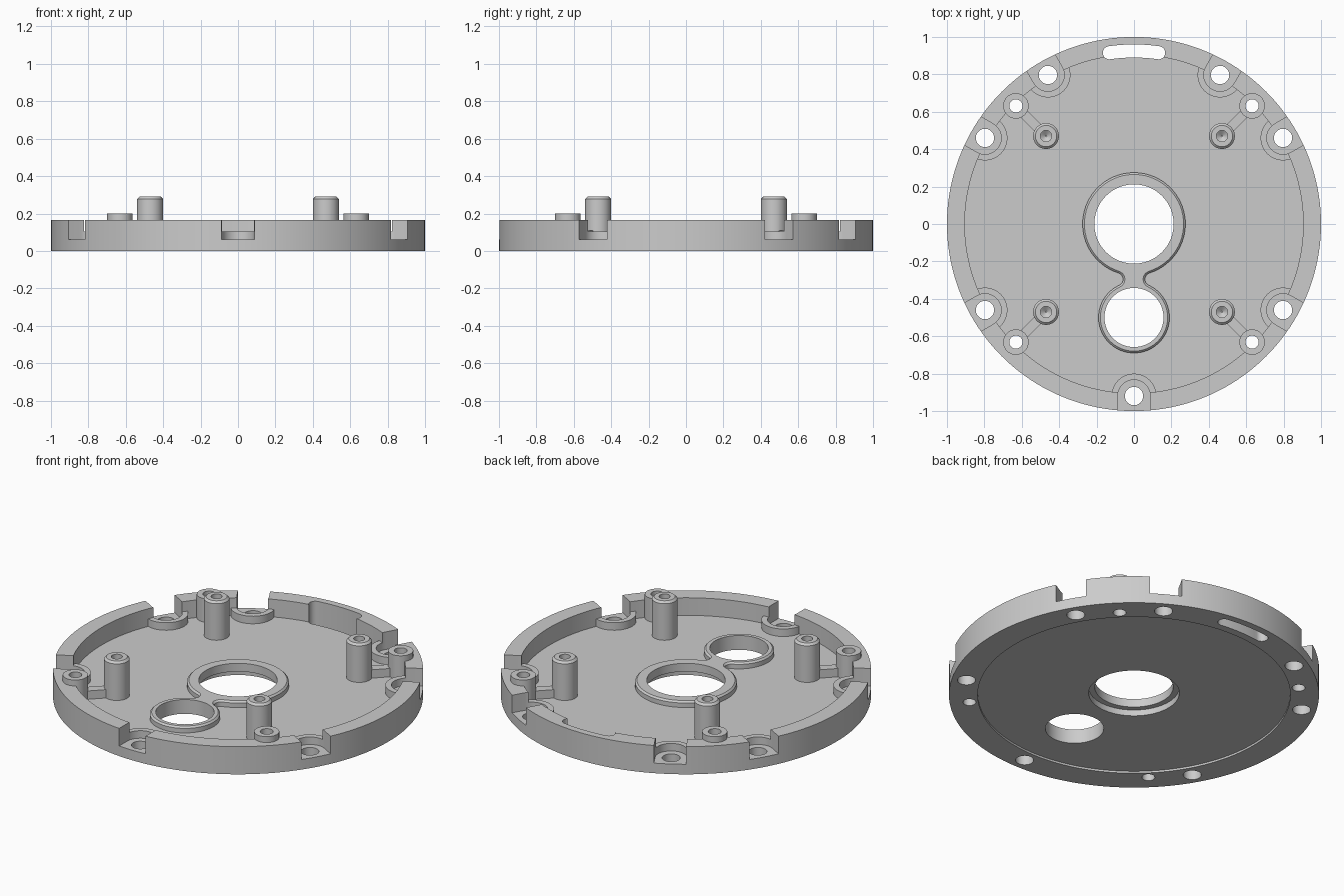
import bpy, bmesh
from math import sin, cos, pi, radians, atan2, sqrt

cube = bpy.data.objects.get("Cube")
if cube:
    bpy.data.objects.remove(cube, do_unlink=True)

grey = bpy.data.materials.new("cast_grey")
grey.use_nodes = True
colour = (0.6, 0.6, 0.6, 1)
grey.diffuse_color = colour
grey.node_tree.nodes["Principled BSDF"].inputs["Base Color"].default_value = colour

FLOOR, RIM, SUNK = 0.06, 0.165, 0.03


def arc(cx, cy, r, a0, a1, n, closed=False):
    steps = n if closed else n - 1
    return [(cx + r * cos(a0 + (a1 - a0) * i / steps),
             cy + r * sin(a0 + (a1 - a0) * i / steps)) for i in range(n)]


def circle(cx, cy, r, n=48):
    return arc(cx, cy, r, 0, 2 * pi, n, True)


def loft(name, layers):
    """Closed solid through (outline, height) layers, bottom to top."""
    bm = bmesh.new()
    rings = [[bm.verts.new((x, y, z)) for x, y in pts] for pts, z in layers]
    for lo, hi in zip(rings, rings[1:]):
        for i in range(len(lo)):
            j = (i + 1) % len(lo)
            bm.faces.new((lo[i], lo[j], hi[j], hi[i]))
    bm.faces.new(rings[0][::-1])
    bm.faces.new(rings[-1])
    bmesh.ops.recalc_face_normals(bm, faces=bm.faces[:])
    mesh = bpy.data.meshes.new(name)
    bm.to_mesh(mesh)
    bm.free()
    mesh.materials.append(grey)
    obj = bpy.data.objects.new(name, mesh)
    bpy.context.scene.collection.objects.link(obj)
    return obj


def prism(name, pts, z0, z1):
    return loft(name, [(pts, z0), (pts, z1)])


def combine(target, tool, operation):
    mod = target.modifiers.new("combine", 'BOOLEAN')
    mod.operation, mod.solver, mod.object = operation, 'EXACT', tool
    bpy.context.view_layer.objects.active = target
    bpy.ops.object.modifier_apply(modifier=mod.name)
    mesh = tool.data
    bpy.data.objects.remove(tool)
    bpy.data.meshes.remove(mesh)


def add(tool):
    combine(housing, tool, 'UNION')


def cut(tool):
    combine(housing, tool, 'DIFFERENCE')


def polar(r, a):
    return r * cos(a), r * sin(a)


def u_shape(angle, r, reach):
    """Round end facing the centre, straight sides running outward."""
    cx, cy = polar(0.92, angle)
    pts = arc(cx, cy, r, angle + pi / 2, angle + 3 * pi / 2, 25)
    dx, dy = polar(reach, angle)
    return pts + [(pts[-1][0] + dx, pts[-1][1] + dy), (pts[0][0] + dx, pts[0][1] + dy)]


def bore_outline(grow):
    """Two circles joined by a filleted neck."""
    big, small, fil, gap = 0.275 + grow, 0.19 + grow, 0.035 - grow, 0.5
    d1, d2 = big + fil, small + fil
    fy = -(d1 * d1 - d2 * d2 + gap * gap) / (2 * gap)
    fx = sqrt(d1 * d1 - fy * fy)
    a_big, a_small = atan2(fy, fx), atan2(fy + gap, fx)
    pts = arc(0, 0, big, a_big, pi - a_big, 64)
    pts += arc(-fx, fy, fil, -a_big, -a_small, 12)[1:-1]
    pts += arc(0, -gap, small, pi - a_small, 2 * pi + a_small, 48)
    pts += arc(fx, fy, fil, pi + a_small, pi + a_big, 12)[1:-1]
    return pts


# Cup: full disc hollowed from above, shallow recess below
housing = prism("housing", circle(0, 0, 1, 160), 0, RIM)
cut(prism("cavity", circle(0, 0, 0.905, 144), FLOOR, 0.4))
cut(prism("under_recess", circle(0, 0, 0.845, 144), -0.1, 0.012))

# Raised collar round the two bores
add(loft("bore_collar", [(bore_outline(0), SUNK), (bore_outline(0), 0.087),
                         (bore_outline(-0.01), 0.097)]))

# Low walls round the rim bolts
bolt_angles = [radians(a) for a in (30, 60, 120, 150, 210, 270, 330)]
for a in bolt_angles:
    add(prism("bolt_wall", u_shape(a, 0.12, 0.03), SUNK, 0.105))

# Diagonal posts, ribs and rim bosses
diagonals = [radians(a) for a in (45, 135, 225, 315)]
POST, BOSS = 0.665, 0.893
for a in diagonals:
    px, py = polar(POST, a)
    bx, by = polar(BOSS, a)
    ox, oy = polar(0.026, a + pi / 2)
    add(prism("rib", [(px - ox, py - oy), (bx - ox, by - oy),
                      (bx + ox, by + oy), (px + ox, py + oy)], SUNK, 0.11))
    add(prism("boss", circle(bx, by, 0.068), SUNK, 0.2))
    post = circle(px, py, 0.069)
    add(loft("post", [(post, SUNK), (post, 0.278), (circle(px, py, 0.057), 0.29)]))
    cut(loft("post_hole", [(circle(px, py, 0.004), 0.17), (circle(px, py, 0.03), 0.19),
                           (circle(px, py, 0.03), 0.35)]))
    cut(prism("boss_hole", circle(bx, by, 0.035), -0.1, 0.4))

# Notches through the rim, with their bolt holes
for a in bolt_angles:
    cut(prism("notch", u_shape(a, 0.087, 0.2), FLOOR, 0.4))
    cut(prism("bolt_hole", circle(*polar(0.92, a), 0.049), -0.1, 0.4))

# Bores, with a wider seat under the large one
cut(prism("large_bore", circle(0, 0, 0.212, 72), -0.1, 0.4))
cut(prism("large_bore_seat", circle(0, 0, 0.245, 72), -0.1, 0.048))
cut(prism("small_bore", circle(0, -0.5, 0.158, 64), -0.1, 0.4))

# Curved slot in the back rim
half = radians(8.2)
mid, hw = 0.925, 0.035
a0, a1 = pi / 2 - half, pi / 2 + half
slot = arc(0, 0, mid + hw, a0, a1, 16)
slot += arc(*polar(mid, a1), hw, a1, a1 + pi, 14)[1:-1]
slot += arc(0, 0, mid - hw, a1, a0, 16)
slot += arc(*polar(mid, a0), hw, a0 + pi, a0 + 2 * pi, 14)[1:-1]
cut(prism("slot", slot, -0.1, 0.4))

# Smooth round walls, sharp edges kept
bpy.ops.object.select_all(action='DESELECT')
housing.select_set(True)
bpy.context.view_layer.objects.active = housing
bpy.ops.object.shade_smooth_by_angle(angle=radians(30))
